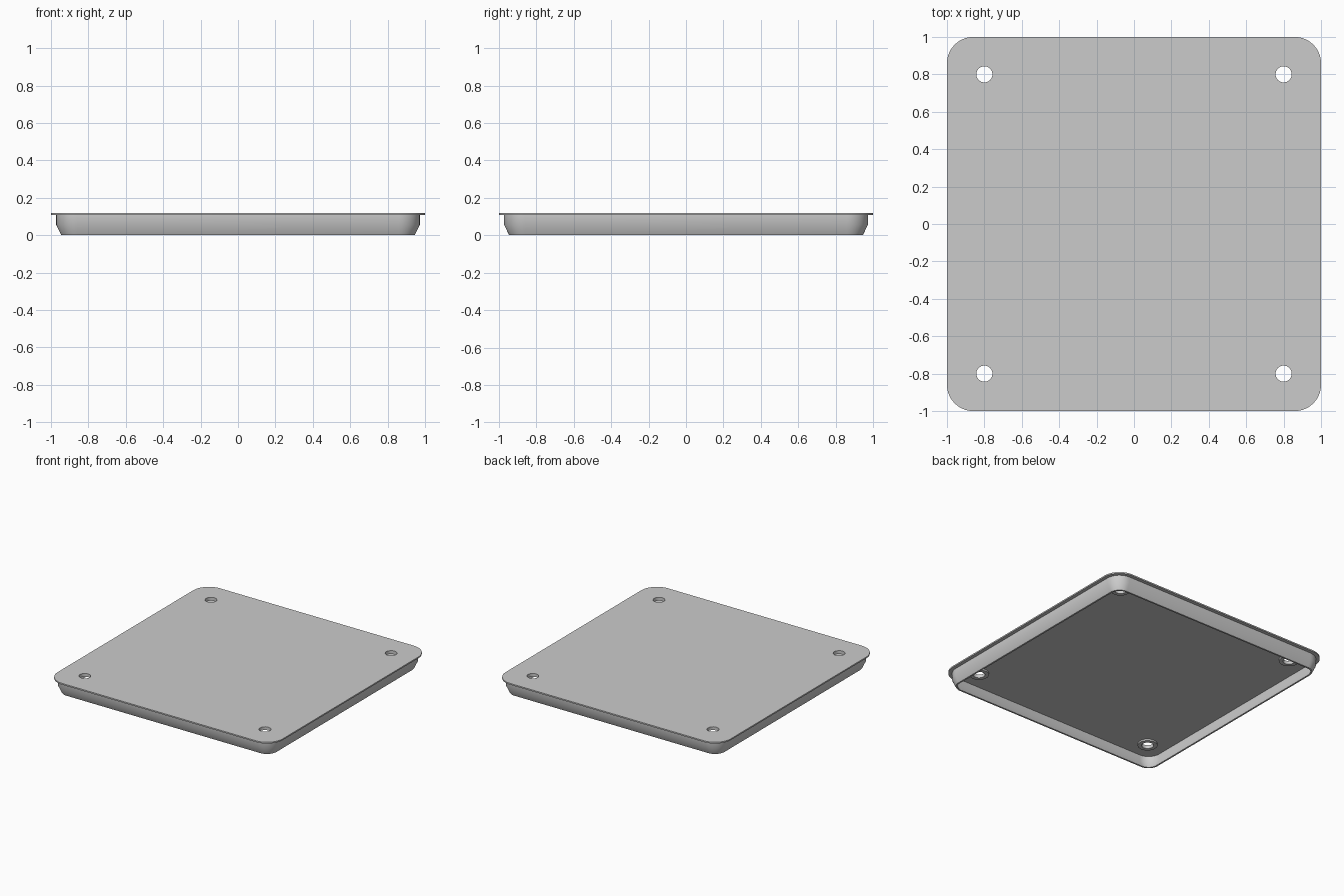
import bpy
import bmesh
from math import cos, sin, pi, radians

old = bpy.data.objects.get("Cube")
if old:
    bpy.data.objects.remove(old, do_unlink=True)

TOP, RIM, FLOOR, BOSS = 0.12, 0.109, 0.106, 0.093
CORNER_STEPS, HOLE_STEPS = 10, 32

grey = bpy.data.materials.new("light_grey")
grey.use_nodes = True
colour = (0.6, 0.6, 0.6, 1)
grey.diffuse_color = colour
grey.node_tree.nodes["Principled BSDF"].inputs["Base Color"].default_value = colour

bm = bmesh.new()


def close_loop(points, z):
    """Ring of vertices at one height, joined by edges."""
    verts = [bm.verts.new((x, y, z)) for x, y in points]
    for a, b in zip(verts, verts[1:] + verts[:1]):
        bm.edges.new((a, b))
    return verts


def rounded_square(half, radius, z):
    points = []
    for quarter in range(4):
        start = quarter * pi / 2
        cx = (half - radius) * (1 if quarter in (0, 3) else -1)
        cy = (half - radius) * (1 if quarter in (0, 1) else -1)
        for i in range(CORNER_STEPS + 1):
            a = start + i / CORNER_STEPS * pi / 2
            points.append((cx + radius * cos(a), cy + radius * sin(a)))
    return close_loop(points, z)


def circle(cx, cy, radius, z):
    angles = [2 * pi * i / HOLE_STEPS for i in range(HOLE_STEPS)]
    return close_loop([(cx + radius * cos(a), cy + radius * sin(a)) for a in angles], z)


def skin(loops):
    """Quads between each loop and the next."""
    for low, high in zip(loops, loops[1:]):
        n = len(low)
        for i in range(n):
            j = (i + 1) % n
            bm.faces.new((low[i], low[j], high[j], high[i]))


def fill(loops, direction):
    """Flat sheet inside the first loop, open inside the others."""
    edges = [bm.edges.get((a, b)) for loop in loops
             for a, b in zip(loop, loop[1:] + loop[:1])]
    bmesh.ops.triangle_fill(bm, use_beauty=True, edges=edges, normal=(0, 0, direction))


# Flange and hollow skirt: half width, corner radius, height
profile = [
    (1.0, 0.14, TOP), (1.0, 0.14, RIM),
    (0.972, 0.112, RIM), (0.972, 0.112, 0.056), (0.945, 0.085, 0),
    (0.932, 0.072, 0), (0.959, 0.099, 0.058), (0.959, 0.099, FLOOR),
]
shell = [rounded_square(*row) for row in profile]
skin(shell)

# Four mounting holes with short bosses under the plate
top_holes, boss_roots = [], []
for sx in (-1, 1):
    for sy in (-1, 1):
        x, y = 0.8 * sx, 0.8 * sy
        rings = [circle(x, y, r, z) for r, z in
                 ((0.043, TOP), (0.043, BOSS), (0.072, BOSS), (0.072, FLOOR))]
        skin(rings)
        top_holes.append(rings[0])
        boss_roots.append(rings[-1])

# Plate top and underside
fill([shell[0]] + top_holes, 1)
fill([shell[-1]] + boss_roots, -1)

bmesh.ops.recalc_face_normals(bm, faces=bm.faces[:])
mesh = bpy.data.meshes.new("cover_plate")
bm.to_mesh(mesh)
bm.free()
mesh.materials.append(grey)
plate = bpy.data.objects.new("cover_plate", mesh)
bpy.context.collection.objects.link(plate)

bpy.ops.object.select_all(action='DESELECT')
plate.select_set(True)
bpy.context.view_layer.objects.active = plate
bpy.ops.object.shade_smooth_by_angle(angle=radians(35))
